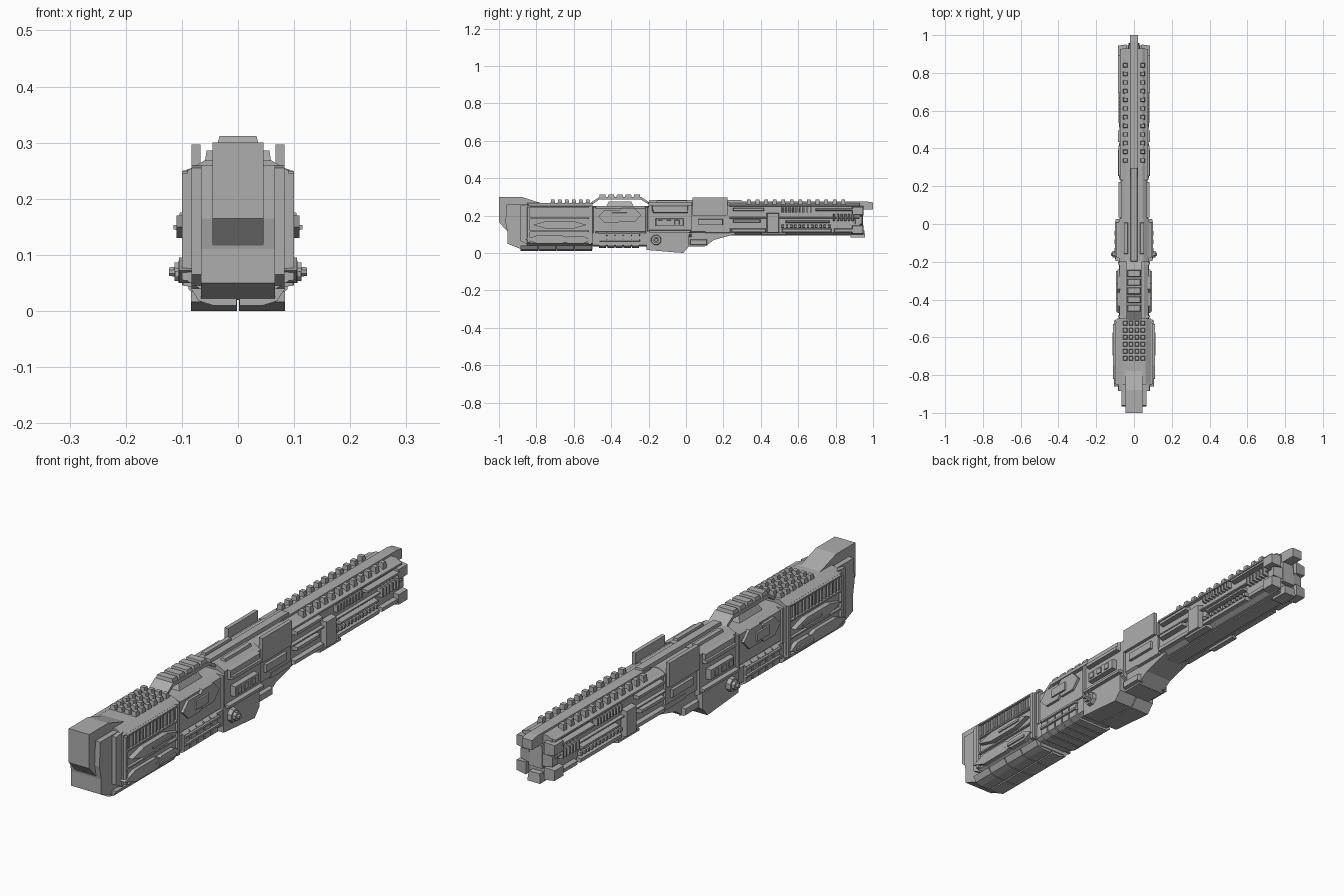
import bpy, bmesh, math

cube = bpy.data.objects.get("Cube")
if cube:
    bpy.data.objects.remove(cube, do_unlink=True)

grey = (.42, .42, .42, 1)
hull_grey = bpy.data.materials.new("hull_grey")
hull_grey.use_nodes = True
hull_grey.diffuse_color = grey
hull_grey.node_tree.nodes["Principled BSDF"].inputs["Base Color"].default_value = grey

# Lengthwise spans of the main sections
stern = (-.85, -.5)
middle = (-.5, -.2)
shoulder = (-.2, .03)
neck = (.03, .23)
bow = (.23, .93)


def part(name, *solids, mirror=False):
    """Join solids, each a pair of matching end loops, into one object."""
    bm = bmesh.new()
    for sign in ((1, -1) if mirror else (1,)):
        for start, end in solids:
            first, last = [[bm.verts.new((sign * x, y, z)) for x, y, z in loop] for loop in (start, end)]
            bm.faces.new(first)
            bm.faces.new(reversed(last))
            for i in range(len(first)):
                bm.faces.new((first[i - 1], last[i - 1], last[i], first[i]))
    bmesh.ops.recalc_face_normals(bm, faces=bm.faces)
    mesh = bpy.data.meshes.new(name)
    bm.to_mesh(mesh)
    bm.free()
    mesh.materials.append(hull_grey)
    bpy.context.collection.objects.link(bpy.data.objects.new(name, mesh))


def pair(name, *solids):
    """A part repeated on the left and right."""
    part(name, *solids, mirror=True)


def side(outline, inner, outer):
    """Side outline of (y, z) points extruded across x."""
    return [(inner, y, z) for y, z in outline], [(outer, y, z) for y, z in outline]


def centred(outline, width):
    return side(outline, -width, width)


def hull(span, low, high, width, chamfer):
    """Body with an eight-sided cross-section, taller than wide at its chamfers."""
    slope = chamfer * .6
    half = [(width - chamfer, high), (width, high - slope), (width, low + slope), (width - chamfer, low)]
    ring = half + [(-x, z) for x, z in reversed(half)]
    return [[(x, y, z) for x, z in ring] for y in span]


def plate(span, low, high, outer, inner=.05, bevel=.005):
    """Flank block whose outer face is bevelled."""
    start, end = span

    def face(x, inset):
        back, front, base, top = start + inset, end - inset, low + inset, high - inset
        return [(x, back, base), (x, front, base), (x, front, top), (x, back, top)]
    return face(inner, 0), face(outer, bevel)


def cap(span, low, high, width, centre=0, bevel=.004):
    """Deck block whose top face is bevelled."""
    start, end = span

    def face(z, inset):
        left, right, back, front = centre - width + inset, centre + width - inset, start + inset, end - inset
        return [(left, back, z), (right, back, z), (right, front, z), (left, front, z)]
    return face(low, 0), face(high, bevel)


def dart(span, low, high, outer):
    """Flank pod tapering to a point at both ends."""
    start, end = span
    taper = (end - start) / 4
    waist = (low + high) / 2
    outline = [(start, waist), (start + taper, low), (end - taper, low),
               (end, waist), (end - taper, high), (start + taper, high)]
    return side(outline, .07, outer)


def repeat(count, span, fill):
    """Evenly spaced smaller spans, each filling part of its step."""
    start, end = span
    step = (end - start) / count
    return [(start + i * step, start + (i + fill) * step) for i in range(count)]


def disc(x, radius):
    """Octagon facing sideways, for the turrets."""
    angles = [(i + .5) * math.tau / 8 for i in range(8)]
    return [(x, -.16 + radius * math.cos(a), .07 + radius * math.sin(a)) for a in angles]


# Tail fin and blocks behind the stern
part("tail_fin", centred([(-1, .3), (-.88, .3), (-.77, .265), (-.77, .16), (-.95, .11), (-1, .165)], .045))
part("tail_block", centred([(-.96, .26), (-.8, .26), (-.8, .02), (-.88, .02), (-.955, .05),
                            (-.955, .11), (-.965, .165)], .066))
pair("tail_collar", side([(-.885, .255), (-.84, .26), (-.84, .04), (-.885, .065)], .05, .083))

# Stern hull with frames, louvres and sills
part("stern_hull", hull(stern, low=.035, high=.268, width=.09, chamfer=.03))
pair("stern_rear_frame", plate((-.853, -.83), low=.05, high=.25, outer=.1))
pair("stern_front_frame", plate((-.525, -.5), low=.04, high=.255, outer=.098))
pair("stern_sills", *[plate((-.84, -.52), low=z, high=z + .012, outer=.1, bevel=.003) for z in (.11, .18, .24)])
pair("stern_louvres", *[plate(slat, low=.19, high=.24, outer=.098, bevel=.002)
                        for slat in repeat(14, span=(-.83, -.53), fill=.6)])

# Dart shaped pods on the stern flanks
pair("upper_darts", dart((-.82, -.53), low=.13, high=.17, outer=.11),
     plate((-.7, -.57), low=.14, high=.158, outer=.115))
pair("lower_darts", dart((-.86, -.6), low=.05, high=.095, outer=.105),
     dart((-.67, -.51), low=.05, high=.09, outer=.106),
     plate((-.65, -.54), low=.056, high=.076, outer=.112))

# Split belly plating below the stern
belly = [(.003, .01), (.045, .01), (.07, .018), (.084, .04), (.003, .04)]
pair("belly_plates", *[[[(x, y, z) for x, z in belly] for y in span]
                       for span in repeat(4, span=(-.885, -.5), fill=.96)])
part("belly_core", cap(stern, low=.02, high=.06, width=.06))

# Brick rows on the stern deck
pair("deck_bricks", *[cap(brick, low=.26, high=.286, width=.013, centre=x)
                      for brick in repeat(6, span=(-.725, -.5), fill=.7) for x in (.016, .047)])

# Middle hull with armour and frames
part("middle_hull", hull(middle, low=.1, high=.252, width=.077, chamfer=.025))
pair("middle_armour", dart((-.47, -.33), low=.16, high=.23, outer=.088),
     dart((-.38, -.24), low=.165, high=.24, outer=.087),
     plate((-.4, -.31), low=.175, high=.22, outer=.094))
pair("middle_frames", *[plate((y, y + .02), low=.1, high=.25, outer=.085) for y in (-.5, -.22)])

# Raised bridge standing clear of the middle deck
part("bridge_dome", cap((-.425, -.28), low=.25, high=.275, width=.04, bevel=.012))
outer_arch = [(-.51, .268), (-.465, .299), (-.24, .299), (-.19, .268)]
inner_arch = [(y, z - .014) for y, z in reversed(outer_arch)]
part("bridge_arch", centred(outer_arch + inner_arch, .04))
part("bridge_ribs", *[cap(rib, low=.295, high=.312, width=.037)
                      for rib in repeat(5, span=(-.465, -.235), fill=.82)])

# Ribbed hangar below the middle hull
hangar = (-.465, -.245)
part("hangar_core", hull(middle, low=.035, high=.115, width=.08, chamfer=.015))
part("hangar_ribs", *[hull(rib, low=.026, high=.115, width=.088, chamfer=.02)
                      for rib in repeat(5, span=hangar, fill=.86)])
pair("hangar_rails", *[plate(hangar, low=z, high=z + .014, outer=.096, bevel=.003) for z in (.06, .09)])

# Shoulder hull with deck strips and flank boxes
part("shoulder_hull", hull(shoulder, low=.08, high=.272, width=.08, chamfer=.03))
part("deck_spine", cap((-.2, .3), low=.26, high=.284, width=.02))
pair("deck_strips", cap((-.16, .01), low=.26, high=.28, width=.013, centre=.043))
pair("shoulder_pods", plate((-.19, .02), low=.212, high=.264, outer=.092, bevel=.012),
     plate((-.18, .015), low=.212, high=.235, outer=.1))
pair("flank_boxes", plate((-.165, -.01), low=.14, high=.188, outer=.1),
     *[plate(panel, low=.148, high=.18, outer=.104)
       for panel in repeat(3, span=(-.155, -.02), fill=.75)])
pair("flank_ledges", plate(shoulder, low=.105, high=.125, outer=.098))
pair("side_turrets", (disc(.07, radius=.032), disc(.1, radius=.026)),
     (disc(.1, radius=.018), disc(.113, radius=.018)), (disc(.11, radius=.01), disc(.123, radius=.008)))

# Keel wedge and the ramp rising to the bow
pair("keel_wedge", side([(-.21, .115), (-.21, .016), (-.015, 0), (.015, .035), (.015, .115)], .002, .084))
part("keel_ramp", centred([(0, .2), (0, .035), (.1, .035), (.15, .07), (.26, .1), (.3, .2)], .06))
pair("keel_blisters", plate((.02, .115), low=.04, high=.075, outer=.075),
     plate((.1, .24), low=.105, high=.135, outer=.072))

# Neck hull and upright shield plates
part("neck_hull", hull(neck, low=.1, high=.27, width=.07, chamfer=.025))
pair("shield_plates", plate((.035, .222), low=.2, high=.297, inner=.067, outer=.083, bevel=0))
pair("shield_mounts", plate((.06, .2), low=.145, high=.185, outer=.08))

# Long bow hull with central spine and crenellated deck
part("bow_hull", hull(bow, low=.1, high=.268, width=.062, chamfer=.017))
part("bow_spine", centred([(.25, .25), (.25, .276), (.965, .276), (1, .27), (1, .232), (.96, .232)], .022))
pair("bow_crenels", *[cap(tooth, low=.26, high=.286, width=.012, centre=.046, bevel=.002)
                      for tooth in repeat(12, span=(.325, .875), fill=.5)])
pair("bow_deck_edges", plate(bow, low=.245, high=.262, outer=.074))

# Rails, slats and guns along the bow flanks
pair("bow_upper_pods", plate((.25, .42), low=.222, high=.243, outer=.083),
     plate((.69, .9), low=.222, high=.24, outer=.086))
pair("bow_louvres", *[plate(slat, low=.215, high=.245, outer=.08, bevel=.002)
                      for slat in repeat(9, span=(.51, .68), fill=.6)])
pair("bow_middle_rails", plate(bow, low=.183, high=.194, outer=.076, bevel=.003),
     plate((.25, .4), low=.16, high=.182, outer=.084),
     plate((.53, .77), low=.158, high=.176, outer=.082))
pair("bow_guns", *[plate(gun, low=.17, high=.21, outer=.085, bevel=.003)
                   for gun in repeat(6, span=(.785, .905), fill=.65)])
pair("bow_lower_rails", *[plate(span, low=.108, high=.132, outer=.08) for span in ((.24, .43), (.51, .78), (.79, .9))])
pair("bow_lower_slats", *[plate(slat, low=.134, high=.152, outer=.078, bevel=.002)
                          for slat in repeat(12, span=(.51, .78), fill=.65)])
pair("bow_saddles", plate((.43, .5), low=.105, high=.215, outer=.086),
     plate((.4, .54), low=.093, high=.112, outer=.078))
part("bow_belly_ridge", cap(bow, low=.094, high=.11, width=.03))

# Blunt muzzle with four corner blocks and a lower lip
pair("muzzle_corners", *[plate((.885, .95), low=z, high=z + .05, inner=.04, outer=.084) for z in (.1, .2)])
pair("muzzle_bars", plate((.9, .945), low=.15, high=.2, inner=.03, outer=.07))
part("muzzle_lip", cap((.88, .958), low=.083, high=.12, width=.028))
part("muzzle_core", cap((.92, .948), low=.14, high=.23, width=.03))
